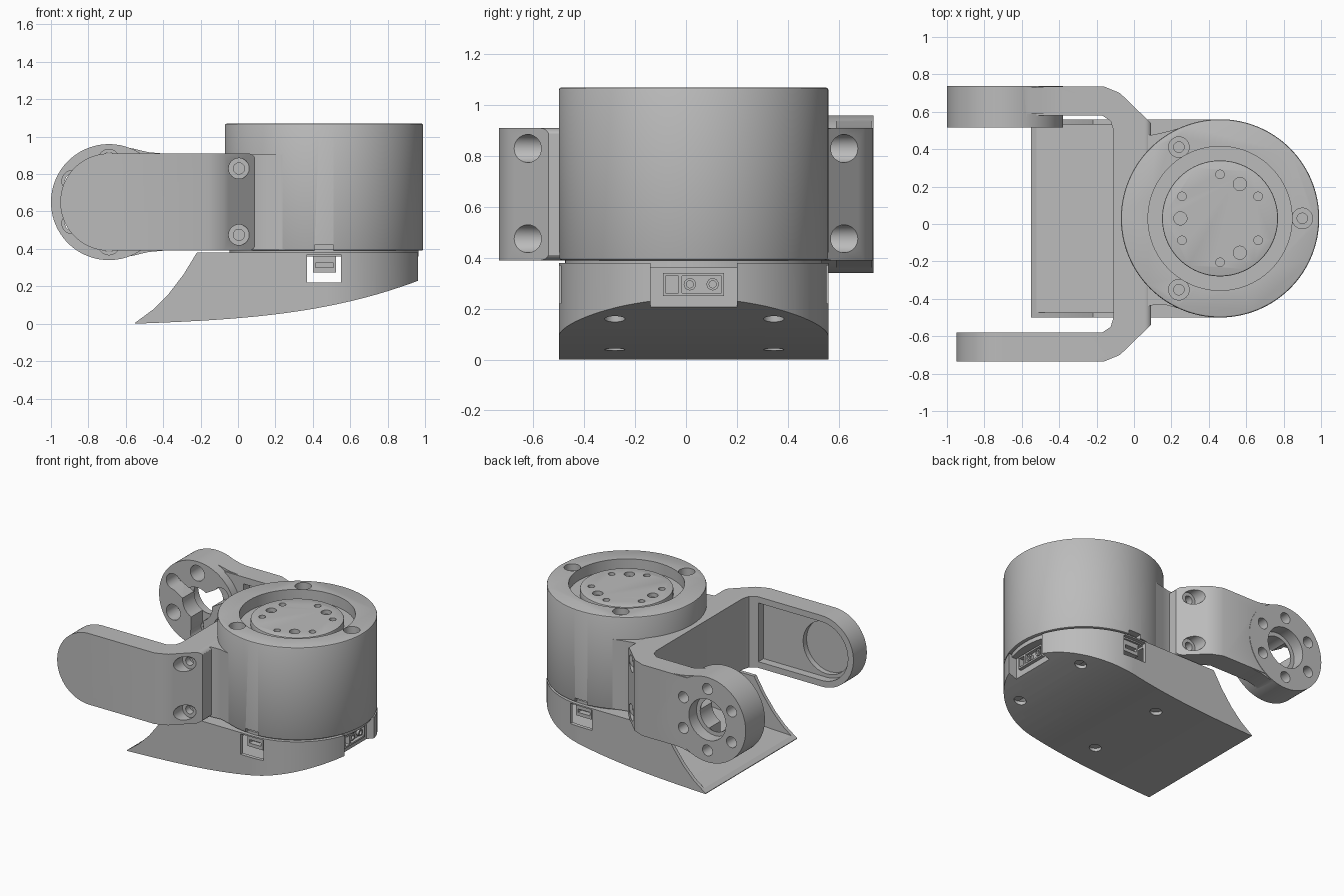
import bpy, bmesh, math
from mathutils import Vector

if "Cube" in bpy.data.objects:
    bpy.data.objects.remove(bpy.data.objects["Cube"], do_unlink=True)

grey = bpy.data.materials.new("machined grey")
grey.use_nodes = True
COLOUR = (0.5, 0.5, 0.5, 1)
grey.diffuse_color = COLOUR
grey.node_tree.nodes["Principled BSDF"].inputs["Base Color"].default_value = COLOUR

CX, CY, R = 0.46, 0.03, 0.53       # motor axis and radius
PX, PZ = -0.69, 0.65               # pivot axis of the arms


def prism(name, points, low, high, axis="z"):
    """Extrude a 2D outline along z (outline in xy) or along y (outline in xz)."""
    bm = bmesh.new()
    place = (lambda p, h: (p[0], p[1], h)) if axis == "z" else (
        (lambda p, h: (p[0], h, p[1])) if axis == "y" else (lambda p, h: (h, p[0], p[1])))
    face = bm.faces.new([bm.verts.new(place(p, low)) for p in points])
    new = bmesh.ops.extrude_face_region(bm, geom=[face])["geom"]
    shift = Vector(place((0, 0), high - low))
    bmesh.ops.translate(bm, vec=shift, verts=[v for v in new if isinstance(v, bmesh.types.BMVert)])
    bmesh.ops.recalc_face_normals(bm, faces=bm.faces)
    mesh = bpy.data.meshes.new(name)
    bm.to_mesh(mesh)
    bm.free()
    mesh.materials.append(grey)
    obj = bpy.data.objects.new(name, mesh)
    bpy.context.collection.objects.link(obj)
    return obj


def arc(a, b, r, start=0, end=360, n=96):
    full = end - start == 360
    angles = [math.radians(start + (end - start) * i / (n if full else n - 1)) for i in range(n)]
    return [(a + r * math.cos(t), b + r * math.sin(t)) for t in angles]


def disc(name, a, b, r, low, high, axis="z", n=96):
    return prism(name, arc(a, b, r, n=n), low, high, axis)


def box(name, x0, x1, y0, y1, z0, z1):
    return prism(name, [(x0, y0), (x1, y0), (x1, y1), (x0, y1)], z0, z1)


def apply(obj, mod):
    with bpy.context.temp_override(object=obj, active_object=obj, selected_objects=[obj]):
        bpy.ops.object.modifier_apply(modifier=mod.name)


def combine(obj, other, operation="DIFFERENCE"):
    mod = obj.modifiers.new("combine", "BOOLEAN")
    mod.operation, mod.solver, mod.object = operation, "EXACT", other
    other.hide_render = True
    apply(obj, mod)
    bpy.data.objects.remove(other, do_unlink=True)


def hole(obj, a, b, r, low, high, axis="z"):
    combine(obj, disc("hole", a, b, r, low, high, axis, 32))


def chamfer(obj, width):
    mod = obj.modifiers.new("chamfer", "BEVEL")
    mod.width, mod.segments, mod.limit_method = width, 2, "ANGLE"
    mod.angle_limit = math.radians(60)
    apply(obj, mod)


# Motor housing with recessed top
housing = disc("motor_housing", CX, CY, R, 0.39, 1.07, n=128)
chamfer(housing, 0.01)
hole_ring = disc("recess", CX, CY, 0.385, 0.99, 1.2)
combine(housing, hole_ring)
for deg in (0, 120, 240):
    t = math.radians(deg)
    x, y = CX + 0.44 * math.cos(t), CY + 0.44 * math.sin(t)
    hole(housing, x, y, 0.055, 1.02, 1.2)
    hole(housing, x, y, 0.028, 0.96, 1.1)
for y in (CY - R, CY + R):
    combine(housing, box("notch", 0.41, 0.51, y - 0.05, y + 0.05, 0.3, 0.42))

# Output rotor with its bolt holes
rotor = disc("output_rotor", CX, CY, 0.31, 0.97, 1.04)
chamfer(rotor, 0.007)
for i in range(6):
    t = math.radians(30 + 60 * i)
    hole(rotor, CX + 0.235 * math.cos(t), CY + 0.235 * math.sin(t), 0.023, 1.0, 1.2)
for deg in (60, 180, 300):
    t = math.radians(deg)
    hole(rotor, CX + 0.212 * math.cos(t), CY + 0.212 * math.sin(t), 0.035, 1.01, 1.2)

neck = disc("housing_neck", CX, CY, 0.505, 0.36, 0.4)


# Hollow base with curved belly and scooped end
def belly(x):
    t = (x + 0.55) / 1.54
    return 0.24 * (0.25 * t + 0.75 * t ** 3)


def belly_line(x0, x1, lift, n=24):
    xs = [x0 + (x1 - x0) * i / n for i in range(n + 1)]
    return [(x, belly(x) + lift) for x in xs]


def plan(inset, x_left):
    r = R - inset
    return [(x_left, CY - r)] + arc(CX, CY, r, -90, 90, 64) + [(x_left, CY + r)]


scoop = [(-0.22, 0.38), (-0.29, 0.265), (-0.37, 0.16), (-0.455, 0.075), (-0.55, 0.005)]
base = prism("base_shell", belly_line(-0.55, 1.0, 0) + [(1.0, 0.38)] + scoop, -0.8, 0.8, "y")
combine(base, prism("plan", plan(0, -0.8), -0.2, 0.6), "INTERSECT")
cavity_side = belly_line(-0.53, 0.84, 0.025) + [
    (0.84, 0.345), (-0.08, 0.345), (-0.08, 0.45), (-0.53, 0.45)]
cavity = prism("cavity", cavity_side, -0.8, 0.8, "y")
combine(cavity, prism("cavity_plan", plan(0.027, -0.8), -0.2, 0.6), "INTERSECT")
combine(base, cavity)
combine(base, box("side_window", 0.37, 0.55, -0.8, 0.8, 0.22, 0.37))
combine(base, box("plug_bay", 0.9, 1.2, -0.14, 0.2, -0.1, 0.5))
combine(base, box("plug_opening", 0.8, 1.2, -0.085, 0.145, 0.255, 0.335))
for x in (0.1, 0.75):
    for y in (-0.28, 0.345):
        hole(base, x, y, 0.04, -0.1, belly(x) + 0.02)

# Power plug at the end
plug = box("power_plug", 0.8, 0.925, -0.09, 0.15, 0.25, 0.34)
combine(plug, box("signal_socket", 0.89, 1.0, -0.08, -0.03, 0.262, 0.328))
combine(plug, box("power_socket", 0.9, 1.0, -0.015, 0.14, 0.262, 0.328))
for i, y in enumerate((0.015, 0.105)):
    pin = disc("power_pin_%d" % i, y, 0.296, 0.024, 0.89, 0.92, "x", 24)
    hole(pin, y, 0.296, 0.014, 0.905, 1.0, "x")

# Small sockets in the side windows
for label, side in (("front", -1), ("back", 1)):
    y0, y1 = sorted((CY + side * 0.36, CY + side * 0.49))
    socket = box(label + "_socket", 0.4, 0.525, y0, y1, 0.275, 0.36)
    mouth = sorted((CY + side * 0.45, CY + side * 0.6))
    combine(socket, box("mouth", 0.415, 0.51, mouth[0], mouth[1], 0.3, 0.325))

# Yoke: two arms joined by a cross plate
outer = [(-1.2, 0.735), (-0.16, 0.735), (-0.075, 0.7), (0.09, 0.54)]
inner = [(-0.11, 0.5), (-0.125, 0.55), (-0.17, 0.58), (-1.2, 0.58)]
half = outer[::-1] + inner[::-1]
yoke_plan = [(x, -y) for x, y in outer] + outer[::-1] + inner[::-1] + [(x, -y) for x, y in inner]
yoke = prism("yoke", yoke_plan, 0.3, 1.0)
side = (arc(PX, PZ, 0.26, 90, 270, 48) + arc(0.055, 0.43, 0.04, -90, 0, 8)
        + arc(0.055, 0.87, 0.04, 0, 90, 8))
combine(yoke, prism("side", side, -1, 1, "y"), "INTERSECT")

# Round hub on the back arm, blended into the arm
combine(yoke, disc("hub", PX, PZ, 0.31, 0.515, 0.738, "y"), "UNION")
for s in (-1, 1):
    wedge = [(-0.62, 0.2), (-0.62, 0.295), (-0.56, 0.286), (-0.48, 0.267), (-0.38, 0.258), (-0.38, 0.2)]
    combine(yoke, prism("blend", [(x, PZ + s * z) for x, z in wedge], 0.59, 0.73, "y"), "UNION")
hole(yoke, PX, PZ, 0.15, 0.65, 0.9, "y")
hole(yoke, PX, PZ, 0.12, 0.4, 0.7, "y")
for i in range(6):
    t = math.radians(30 + 60 * i)
    c, s = math.cos(t), math.sin(t)
    x, z = PX + 0.225 * c, PZ + 0.225 * s
    hole(yoke, x, z, 0.04, 0.6, 0.9, "y")
    hole(yoke, x, z, 0.057, 0.4, 0.64, "y")
    if i % 2 == 0:
        slot = [(PX + u * c - v * s, PZ + u * s + v * c)
                for u, v in ((0.06, -0.05), (0.2, -0.05), (0.2, 0.05), (0.06, 0.05))]
        combine(yoke, prism("slot", slot, 0.4, 0.645, "y"))
combine(yoke, box("back_pocket", -0.36, -0.19, 0.5, 0.65, 0.44, 0.86))

# Pocket inside the front arm
pocket = arc(PX, PZ, 0.215, 90, 270, 32) + [(-0.18, 0.435), (-0.18, 0.865)]
combine(yoke, prism("front_pocket", pocket, -0.64, -0.5, "y"))
hole(yoke, PX, PZ, 0.19, -0.68, -0.5, "y")

# Counterbored bolts on the angled corners
for z in (0.475, 0.83):
    for s in (-1, 1):
        for r, depth in ((0.055, 0.57), (0.03, 0.52)):
            a, b = sorted((s * depth, s * 0.9))
            hole(yoke, 0.005, z, r, a, b, "y")

# Block that ties the yoke to the housing
mount = prism("yoke_mount", [(0.0, -0.46), (0.09, -0.435), (0.16, -0.43), (0.27, -0.46), (0.4, 0.03),
                             (0.27, 0.52), (0.16, 0.49), (0.09, 0.475), (0.0, 0.48)], 0.395, 0.905)

for obj in bpy.data.objects:
    if obj.type == "MESH":
        bpy.ops.object.select_all(action="DESELECT")
        obj.select_set(True)
        bpy.context.view_layer.objects.active = obj
        bpy.ops.object.shade_smooth_by_angle(angle=math.radians(30))
